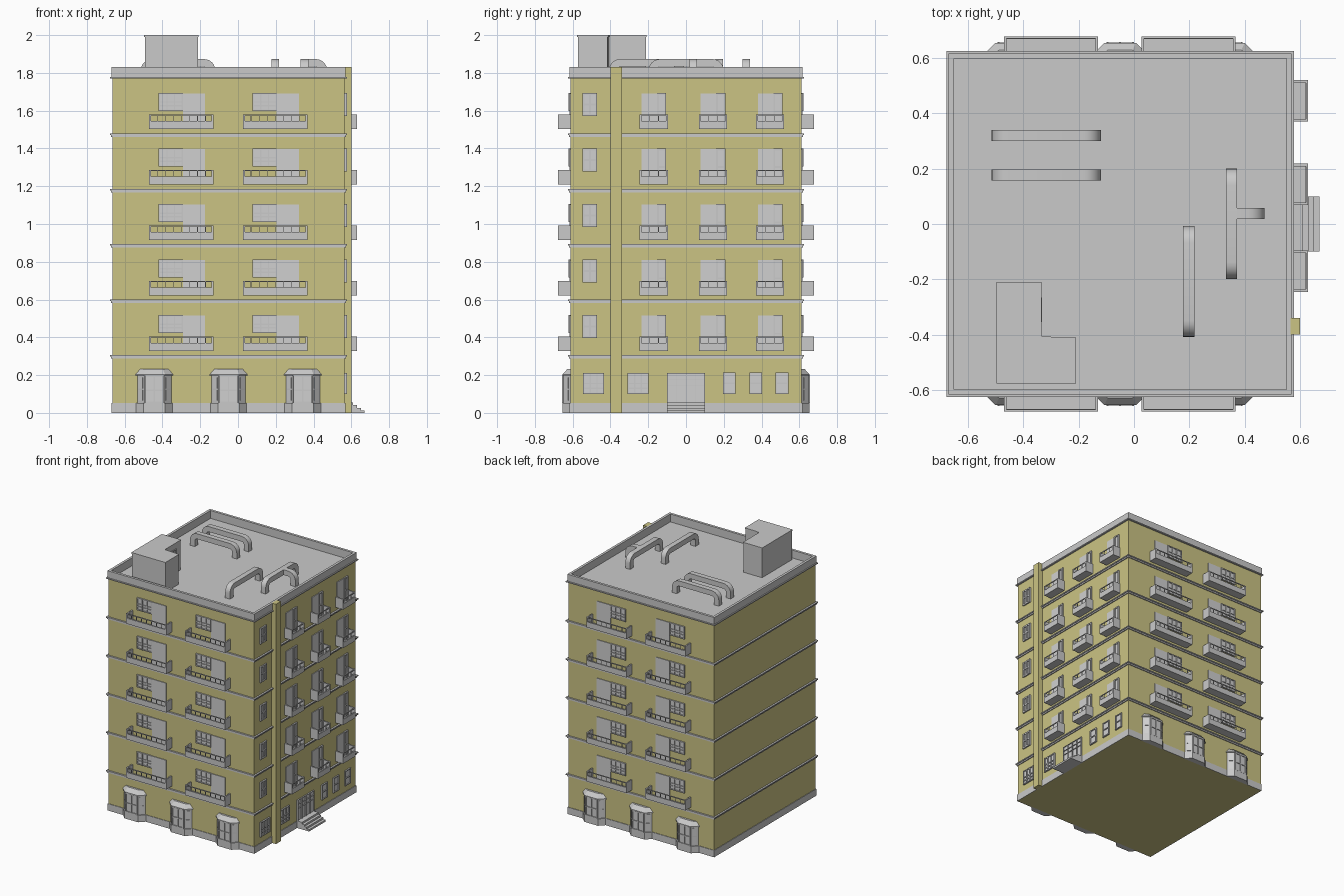
import bpy, bmesh, math
from mathutils import Vector

if "Cube" in bpy.data.objects:
    bpy.data.objects.remove(bpy.data.objects["Cube"])

X0, X1, Y = -0.665, 0.565, 0.612      # outer wall faces
ROOF, TOP, STOREY = 1.77, 1.83, 0.294


def material(name, rgb):
    m = bpy.data.materials.new(name)
    m.use_nodes = True
    m.diffuse_color = (*rgb, 1)
    m.node_tree.nodes["Principled BSDF"].inputs["Base Color"].default_value = (*rgb, 1)
    return m


YELLOW = material("ochre wall", (0.6, 0.55, 0.23))
GREY = material("grey trim", (0.59, 0.59, 0.59))
PALE = material("pale glass", (0.63, 0.63, 0.63))


class Part:
    """Collects solids into one named mesh object."""

    def __init__(self, name, mat):
        self.name, self.mats, self.bm = name, [mat], bmesh.new()

    def box(self, x, y, z):
        self.prism([(x[0], y[0]), (x[1], y[0]), (x[1], y[1]), (x[0], y[1])], z)

    def prism(self, plan, z, top=None):
        self.loft([(a, b, z[0]) for a, b in plan], [(a, b, z[1]) for a, b in top or plan])

    def loft(self, lower, upper):
        lo = [self.bm.verts.new(p) for p in lower]
        hi = [self.bm.verts.new(p) for p in upper]
        n = len(lo)
        faces = [self.bm.faces.new(lo), self.bm.faces.new(hi)]
        for i in range(n):
            j = (i + 1) % n
            faces.append(self.bm.faces.new((lo[i], lo[j], hi[j], hi[i])))
        bmesh.ops.recalc_face_normals(self.bm, faces=faces)

    def on(self, side, u, d, z):
        """Box on a facade: u along it, d outward from it."""
        if side == "right":
            self.box((X1 + d[0], X1 + d[1]), u, z)
        else:
            s = -1 if side == "front" else 1
            self.box(u, sorted((s * (Y + d[0]), s * (Y + d[1]))), z)

    def ring(self, d, z, inner=0.0):
        for sx in ((X0 - d, X0 - inner), (X1 + inner, X1 + d)):
            self.box(sx, (-Y - d, Y + d), z)
        for sy in ((-Y - d, -Y - inner), (Y + inner, Y + d)):
            self.box((X0 - inner, X1 + inner), sy, z)

    def finish(self, smooth=False):
        me = bpy.data.meshes.new(self.name)
        for m in self.mats:
            me.materials.append(m)
        self.bm.to_mesh(me)
        self.bm.free()
        ob = bpy.data.objects.new(self.name, me)
        bpy.context.collection.objects.link(ob)
        if smooth:
            bpy.ops.object.select_all(action='DESELECT')
            ob.select_set(True)
            bpy.context.view_layer.objects.active = ob
            bpy.ops.object.shade_smooth_by_angle(angle=math.radians(35))
        return ob


# Main block with a grey roof deck
body = Part("building_walls", YELLOW)
body.mats.append(GREY)
body.box((X0, X1), (-Y, Y), (0, ROOF))
for f in body.bm.faces:
    f.normal_update()
    f.material_index = int(f.normal.z > 0.5)
body.finish()

pilaster = Part("side_pilaster", YELLOW)
pilaster.box((X1, 0.6), (-0.4, -0.34), (0, TOP))
pilaster.finish()

# Plinth, storey mouldings, parapet
trim = Part("plinth_and_mouldings", GREY)
trim.ring(0.004, (0, 0.052))
for i in range(5):
    z = 0.303 + i * 0.293
    trim.ring(0.007, (z - 0.014, z - 0.004))
    trim.ring(0.013, (z - 0.004, z + 0.004))
trim.ring(0.013, (1.77, 1.778))
trim.finish()
parapet = Part("roof_parapet", GREY)
parapet.ring(0.005, (ROOF, TOP), inner=-0.014)
parapet.finish()

frames = Part("window_frames", GREY)
panes = Part("window_panes", PALE)


def window(side, u, z, cols, splits=(), base=0.0, t=0.007):
    """Framed pane with even columns and transoms at height fractions."""
    panes.on(side, u, (base, base + 0.004), z)
    us = [u[0] + (u[1] - u[0] - t) * i / cols for i in range(cols + 1)]
    for a in us:
        frames.on(side, (a, a + t), (base, base + 0.011), z)
    for f in (0, *splits, 1):
        b = z[0] + (z[1] - z[0] - t) * f
        frames.on(side, u, (base, base + 0.01), (b, b + t))


balconies = Part("balconies", GREY)


def balcony(side, u, z, depth):
    t = 0.01
    balconies.on(side, u, (0, depth), (z, z + 0.012))
    balconies.on(side, u, (depth - t, depth), (z + 0.012, z + 0.042))
    for a in (u[0], u[1] - t):
        balconies.on(side, (a, a + t), (0, depth), (z + 0.012, z + 0.078))
    # Open rail above the low wall
    balconies.on(side, u, (depth - 0.007, depth - 0.001), (z + 0.072, z + 0.078))
    n = max(3, round((u[1] - u[0]) / 0.045))
    for i in range(1, n):
        a = u[0] + (u[1] - u[0]) * i / n
        balconies.on(side, (a - 0.002, a + 0.002), (depth - 0.006, depth - 0.002),
                     (z + 0.042, z + 0.072))


# Upper storeys
for i in range(5):
    z = 0.327 + i * STOREY
    for side in ("front", "back"):
        for u in (-0.47, 0.027):
            balcony(side, (u, u + 0.34), z, 0.066)
            window(side, (u + 0.05, u + 0.178), (z + 0.095, z + 0.19), 3, (0.28, 0.5))
            panes.on(side, (u + 0.178, u + 0.295), (0, 0.005), (z + 0.012, z + 0.188))
    for u in (-0.245, 0.068, 0.37):
        balcony("right", (u, u + 0.15), z, 0.064)
        panes.on("right", (u + 0.01, u + 0.092), (0, 0.005), (z + 0.012, z + 0.188))
        window("right", (u + 0.092, u + 0.14), (z + 0.012, z + 0.19), 1, (0.45,), t=0.009)
    window("right", (-0.547, -0.47), (z + 0.07, z + 0.19), 2, (0.5,), t=0.01)

# Ground floor of the right side
for u in (-0.545, -0.31):
    window("right", (u, u + 0.112), (0.1, 0.212), 3, (0.25, 0.5))
for u in (0.195, 0.335, 0.475):
    window("right", (u, u + 0.068), (0.1, 0.215), 1, (0.5,))
window("right", (-0.1, 0.1), (0.05, 0.212), 4, (0.6, 0.8), t=0.004)

# Entrance steps
steps = Part("entrance_steps", GREY)
for i in range(4):
    steps.box((X1, 0.67 - i * 0.02), (-0.1, 0.1), (i * 0.0135, (i + 1) * 0.0135))
steps.finish()

# Ground floor bay windows
bays = Part("bay_windows", GREY)


def bay_plan(c, s, back, front, depth):
    return [(c - back, s * Y), (c - front, s * (Y + depth)),
            (c + front, s * (Y + depth)), (c + back, s * Y)]


for side, s in (("front", -1), ("back", 1)):
    for c in (-0.443, -0.05, 0.343):
        bays.prism(bay_plan(c, s, 0.1, 0.057, 0.043), (0, 0.052))
        bays.prism(bay_plan(c, s, 0.09, 0.052, 0.036), (0.052, 0.197))
        bays.prism(bay_plan(c, s, 0.1, 0.057, 0.043), (0.197, 0.203))
        bays.prism(bay_plan(c, s, 0.1, 0.057, 0.043), (0.203, 0.232),
                   bay_plan(c, s, 0.075, 0.045, 0.016))
        window(side, (c - 0.05, c + 0.05), (0.052, 0.197), 2, (0.47,), base=0.034)
        # Slanted panes with posts
        for k in (-1, 1):
            a, b = Vector((c + k * 0.09, s * Y)), Vector((c + k * 0.052, s * (Y + 0.036)))
            n = Vector((k * 0.036, s * 0.038)).normalized() * 0.004
            p, q = a.lerp(b, 0.25), a.lerp(b, 0.8)
            for z in ((0.065, 0.12), (0.128, 0.188)):
                panes.prism([p, q, q + n, p + n], z)
bays.finish()
balconies.finish()
frames.finish()
panes.finish()

# Stair house on the roof
house = Part("roof_stair_house", GREY)
L = [(-0.493, -0.573), (-0.213, -0.573), (-0.213, -0.415), (-0.3, -0.412),
     (-0.338, -0.408), (-0.338, -0.213), (-0.493, -0.213)]
house.prism(L, (ROOF, 1.99))
slab = [(x + (0.004 if x > -0.4 else -0.004), y + (0.004 if y > -0.5 else -0.004)) for x, y in L]
house.prism(slab, (1.99, 2.0))
for y in (-0.355, -0.272):
    house.box((-0.338, -0.332), (y, y + 0.007), (ROOF, 1.952))
house.box((-0.338, -0.332), (-0.355, -0.265), (1.945, 1.952))
house.finish()

# Roof ducts: square section arches with rounded bends
ducts = Part("roof_ducts", GREY)


def duct(a, b, axis, c, w=0.04, both=True, top=1.873):
    """Arch from a to b along an axis, centred at c across it."""
    def bend(end, sign, r):
        cx, cz = end - sign * 0.06, top - 0.06
        return [(cx + sign * r * math.cos(t * math.pi / 12),
                 cz + r * math.sin(t * math.pi / 12)) for t in range(7)]
    outer = [(b, ROOF)] + bend(b, 1, 0.06)
    inner = [(b - w, ROOF)] + bend(b, 1, 0.06 - w)
    if both:
        outer += bend(a, -1, 0.06)[::-1] + [(a, ROOF)]
        inner += bend(a, -1, 0.06 - w)[::-1] + [(a + w, ROOF)]
    else:
        outer.append((a, top))
        inner.append((a, top - w))

    def put(p, off):
        return (p[0], c + off, p[1]) if axis == "x" else (c + off, p[0], p[1])
    # Quad segments welded into one tube
    rings = [[ducts.bm.verts.new(v) for v in (put(o, -w / 2), put(o, w / 2),
                                              put(i, w / 2), put(i, -w / 2))]
             for o, i in zip(outer, inner)]
    made = [ducts.bm.faces.new(rings[0]), ducts.bm.faces.new(rings[-1])]
    for r, q in zip(rings, rings[1:]):
        for k in range(4):
            j = (k + 1) % 4
            made.append(ducts.bm.faces.new((r[k], r[j], q[j], q[k])))
    bmesh.ops.recalc_face_normals(ducts.bm, faces=made)


duct(-0.515, -0.12, "x", 0.32)
duct(-0.515, -0.12, "x", 0.177)
duct(-0.408, -0.008, "y", 0.198)
duct(-0.198, 0.2, "y", 0.352)
duct(0.37, 0.472, "x", 0.038, both=False)
ducts.finish(smooth=True)
